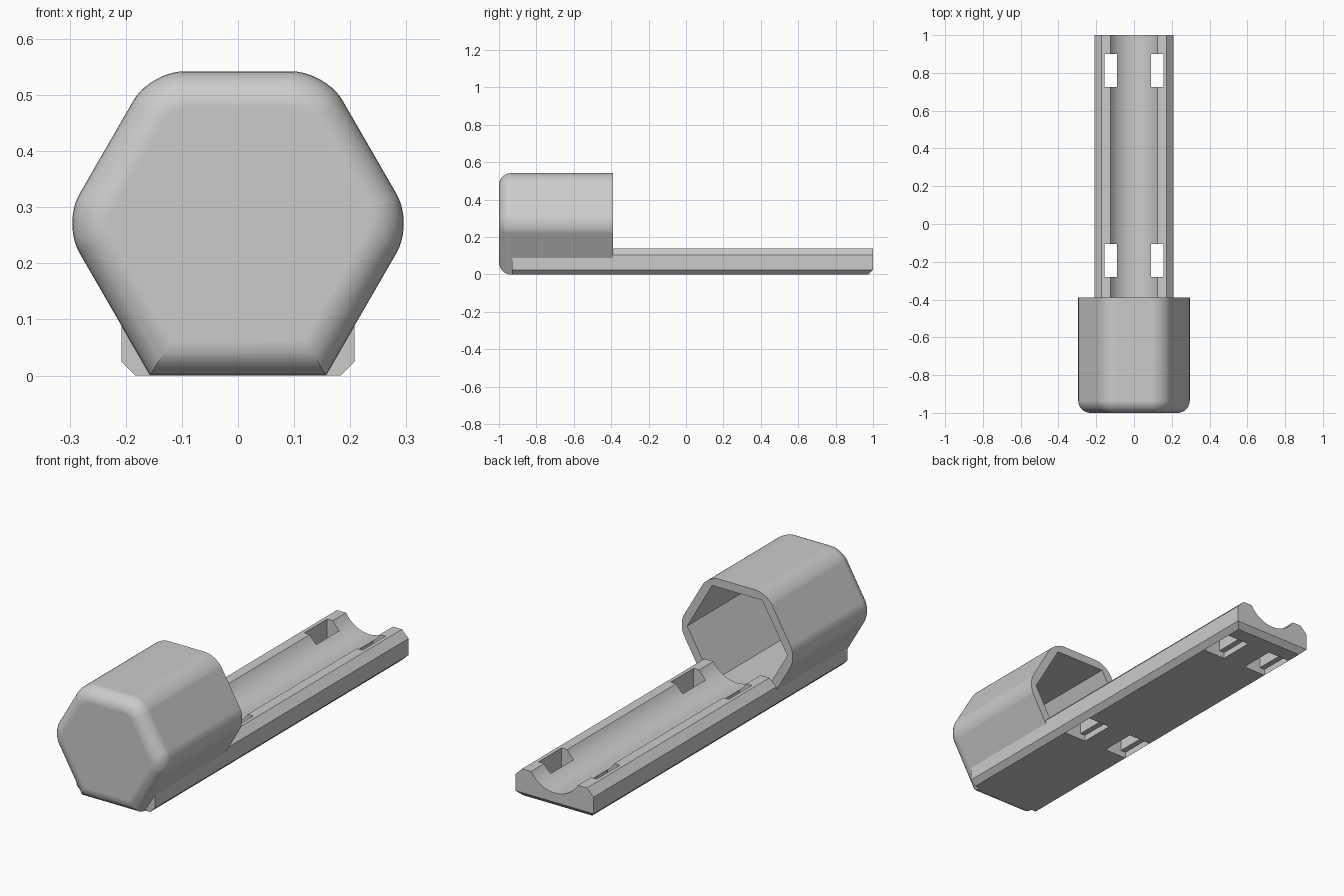
import bpy, bmesh, math
from mathutils import Vector

if "Cube" in bpy.data.objects:
    bpy.data.objects.remove(bpy.data.objects["Cube"], do_unlink=True)

GREY = (0.6, 0.6, 0.6, 1)
mat = bpy.data.materials.new("plain grey")
mat.use_nodes = True
mat.diffuse_color = GREY
mat.node_tree.nodes["Principled BSDF"].inputs["Base Color"].default_value = GREY

FRONT, MOUTH, BACK = -1.0, -0.39, 1.0
APOTHEM, INNER = 0.271, 0.231
INSIDE_FRONT = -0.93


def prism(profile, y0, y1):
    """Extrude an x-z outline from y0 to y1."""
    bm = bmesh.new()
    face = bm.faces.new([bm.verts.new((x, y0, z)) for x, z in profile])
    new = bmesh.ops.extrude_face_region(bm, geom=[face])["geom"]
    bmesh.ops.translate(bm, vec=(0, y1 - y0, 0),
                        verts=[v for v in new if isinstance(v, bmesh.types.BMVert)])
    bmesh.ops.recalc_face_normals(bm, faces=bm.faces)
    return bm


def bevel(bm, edges, offset, segments):
    bmesh.ops.bevel(bm, geom=edges, offset=offset, segments=segments,
                    profile=0.5, affect='EDGES', clamp_overlap=True)


def make(name, bm):
    bmesh.ops.recalc_face_normals(bm, faces=bm.faces)
    mesh = bpy.data.meshes.new(name)
    bm.to_mesh(mesh)
    bm.free()
    mesh.materials.append(mat)
    ob = bpy.data.objects.new(name, mesh)
    bpy.context.collection.objects.link(ob)
    return ob


def hexagon(apothem):
    r = apothem / math.cos(math.pi / 6)
    return [(r * math.cos(i * math.pi / 3), APOTHEM + r * math.sin(i * math.pi / 3))
            for i in range(6)]


def box(x0, x1, y0, y1, z0, z1):
    return prism([(x0, z0), (x1, z0), (x1, z1), (x0, z1)], y0, y1)


def select(ob):
    bpy.ops.object.select_all(action='DESELECT')
    ob.select_set(True)
    bpy.context.view_layer.objects.active = ob


def cut(ob, cutter):
    select(ob)
    mod = ob.modifiers.new("cut", 'BOOLEAN')
    mod.operation, mod.solver, mod.object = 'DIFFERENCE', 'EXACT', cutter
    bpy.ops.object.modifier_apply(modifier=mod.name)


# Hexagonal cap: rounded long edges except the bottom two, rounded front rim
bm = prism(hexagon(APOTHEM), FRONT, MOUTH)
long_edges = [e for e in bm.edges
              if abs(e.verts[0].co.y - e.verts[1].co.y) > 0.1 and e.verts[0].co.z > 0.1]
bevel(bm, long_edges, 0.06, 10)
rim = [e for e in bm.edges if all(abs(v.co.y - FRONT) < 1e-4 for v in e.verts)]
bevel(bm, rim, 0.065, 8)
cap = make("hex_cap", bm)

# Rail: block with sloped shoulders and a round trough along the top
half, depth = 0.125, 0.07
radius = (half ** 2 + depth ** 2) / (2 * depth)
sweep = math.asin(half / radius)
trough = []
for i in range(25):
    a = sweep * (1 - i / 12)
    trough.append((radius * math.sin(a), 0.14 - depth + radius * (1 - math.cos(a))))
profile = [(-0.208, 0), (0.208, 0), (0.208, 0.105), (0.173, 0.14)]
profile += trough + [(-0.173, 0.14), (-0.208, 0.105)]
bm = prism(profile, INSIDE_FRONT, BACK)
bottom = [e for e in bm.edges if all(v.co.z < 1e-4 for v in e.verts)
          and any(v.co.y > 0 for v in e.verts)]
bevel(bm, bottom, 0.025, 1)
rail = make("rail", bm)

# Hollow inside of the cap, also clearing the rail
cutter = make("hollow_cutter", prism(hexagon(INNER), INSIDE_FRONT, MOUTH + 0.002))
cut(cap, cutter)
cut(rail, cutter)
cutters = [cutter]

# Four strap slots, each with a wider recess underneath
for side in (-1, 1):
    for y0 in (-0.28, 0.725):
        for name, w, z0, z1 in (("slot_cutter", 0.0325, -0.1, 0.3),
                                ("recess_cutter", 0.06, -0.1, 0.03)):
            x = side * 0.1225
            c = make(name, box(x - w, x + w, y0, y0 + 0.175, z0, z1))
            cut(rail, c)
            cutters.append(c)

for c in cutters:
    bpy.data.objects.remove(c, do_unlink=True)

# Smooth rounded areas, crisp corners
for ob in (cap, rail):
    select(ob)
    bpy.ops.object.shade_smooth_by_angle(angle=math.radians(25))
    mod = ob.modifiers.new("even shading", 'WEIGHTED_NORMAL')
    mod.keep_sharp = True
